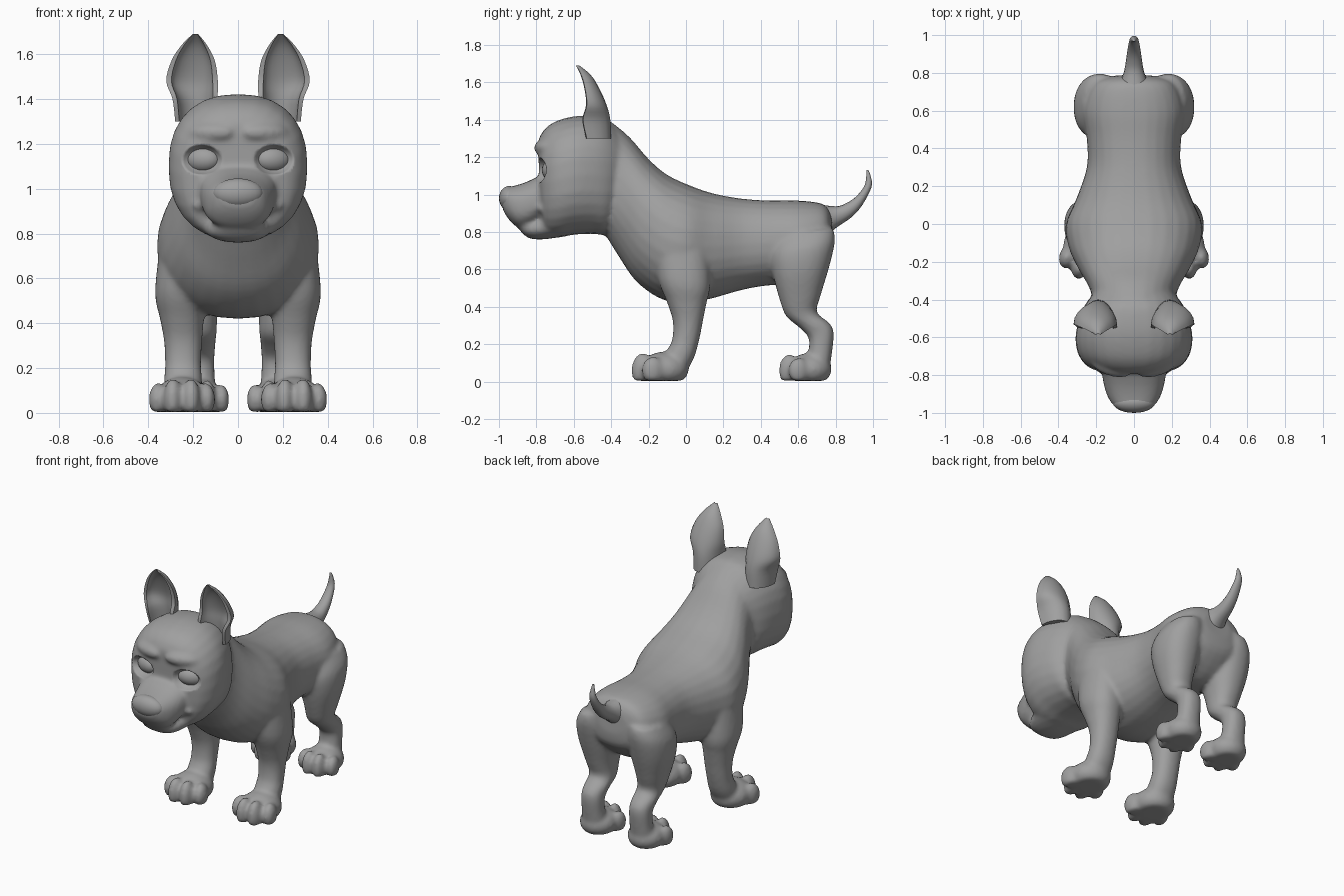
import bpy, bmesh, math
from mathutils import Vector, Matrix

if "Cube" in bpy.data.objects:
    bpy.data.objects.remove(bpy.data.objects["Cube"])

fur = bpy.data.materials.new("grey_fur")
fur.diffuse_color = (0.35, 0.35, 0.35, 1)
fur.use_nodes = True
fur.node_tree.nodes["Principled BSDF"].inputs["Base Color"].default_value = fur.diffuse_color


def catmull(a, b, c, d, t):
    return 0.5 * (2*b + (c-a)*t + (2*a - 5*b + 4*c - d)*t*t + (3*b - a - 3*c + d)*t**3)


def smooth_rows(rows, steps=4):
    rows = [Vector(r) for r in rows]
    ext = [rows[0]] + rows + [rows[-1]]
    out = [catmull(*ext[i:i+4], s/steps) for i in range(len(rows)-1) for s in range(steps)]
    return out + [rows[-1]]


def skin(bm, rings):
    """Bridge closed rings of points and cap both ends."""
    vs = [[bm.verts.new(p) for p in ring] for ring in rings]
    n = len(vs[0])
    for a, b in zip(vs, vs[1:]):
        for i in range(n):
            bm.faces.new((a[i], a[(i+1) % n], b[(i+1) % n], b[i]))
    bm.faces.new(vs[0])
    bm.faces.new(vs[-1])


def loft(bm, rows, side=1, p=2.2, n=28):
    """Rows: y1, z1, y2, z2 (ends of a section in profile), half width, centre x."""
    rings = []
    for y1, z1, y2, z2, w, cx in smooth_rows(rows):
        ring = []
        for i in range(n):
            a = 2*math.pi*i/n
            c, s = math.cos(a), math.sin(a)
            c = math.copysign(abs(c)**(2/p), c)
            s = math.copysign(abs(s)**(2/p), s)
            ring.append((side*(cx + w*c), (y1+y2)/2 + (y1-y2)/2*s, (z1+z2)/2 + (z1-z2)/2*s))
        rings.append(ring)
    skin(bm, rings)


def blob(bm, centre, radii, turn=0.0, seg=24):
    m = Matrix.Translation(centre) @ Matrix.Rotation(turn, 4, 'Z') @ Matrix.Diagonal((*radii, 1))
    return bmesh.ops.create_uvsphere(bm, u_segments=seg, v_segments=seg//2, radius=1, matrix=m)['verts']


def finish(name, bm):
    bmesh.ops.recalc_face_normals(bm, faces=bm.faces)
    me = bpy.data.meshes.new(name)
    bm.to_mesh(me)
    bm.free()
    me.materials.append(fur)
    me.shade_smooth()
    ob = bpy.data.objects.new(name, me)
    bpy.context.collection.objects.link(ob)
    return ob


body = bmesh.new()

# torso and neck
loft(body, [
    (.775, .90, .79, .74, .10, 0), (.73, .95, .765, .64, .21, 0),
    (.60, .968, .62, .52, .27, 0), (.45, .968, .45, .515, .25, 0),
    (.30, .978, .30, .49, .25, 0), (.15, 1.005, .12, .44, .305, 0),
    (.03, 1.045, -.03, .42, .36, 0), (-.10, 1.105, -.15, .45, .345, 0),
    (-.20, 1.19, -.27, .54, .295, 0), (-.30, 1.305, -.36, .67, .24, 0),
    (-.40, 1.39, -.44, .80, .21, 0)])

# skull
loft(body, [
    (-.34, 1.32, -.37, .88, .20, 0), (-.42, 1.40, -.42, .79, .255, 0),
    (-.50, 1.42, -.50, .79, .29, 0), (-.60, 1.418, -.60, .785, .31, 0),
    (-.70, 1.39, -.68, .77, .295, 0), (-.76, 1.345, -.75, .78, .245, 0),
    (-.79, 1.29, -.78, .85, .17, 0)], p=2.35)

# upper muzzle and lower jaw
loft(body, [
    (-.68, 1.13, -.68, .88, .20, 0), (-.78, 1.10, -.76, .87, .175, 0),
    (-.86, 1.065, -.84, .83, .16, 0), (-.925, 1.045, -.90, .825, .14, 0),
    (-.965, 1.035, -.95, .87, .11, 0), (-.985, 1.00, -.98, .92, .07, 0)], p=2.5)
loft(body, [
    (-.62, .95, -.62, .785, .20, 0), (-.72, .92, -.72, .765, .165, 0),
    (-.80, .88, -.80, .76, .135, 0), (-.86, .86, -.85, .772, .105, 0),
    (-.895, .85, -.89, .81, .06, 0)])

for s in (-1, 1):
    # brows and mouth corners
    blob(body, (s*.12, -.755, 1.25), (.11, .05, .045), s*.3)
    blob(body, (s*.165, -.745, .925), (.035, .05, .03), s*.4)
    # front legs
    loft(body, [
        (-.17, .74, .12, .74, .10, .25), (-.15, .55, .13, .52, .115, .255),
        (-.10, .42, .11, .42, .098, .25), (-.07, .32, .09, .32, .085, .245),
        (-.075, .22, .07, .22, .08, .245), (-.11, .15, .04, .12, .085, .245),
        (-.13, .06, -.02, .02, .08, .245)], s)
    # hind legs
    loft(body, [
        (.48, .78, .79, .82, .10, .17), (.45, .68, .795, .74, .13, .185),
        (.465, .57, .765, .61, .125, .19), (.50, .44, .72, .46, .095, .185),
        (.535, .35, .70, .37, .08, .175), (.605, .29, .765, .315, .074, .175),
        (.655, .235, .79, .26, .07, .175), (.655, .16, .78, .15, .072, .175),
        (.64, .08, .765, .05, .08, .175)], s)
    # paws: a flat pad with four toes
    for cx, cy, k in ((.25, -.135, 1.0), (.175, .64, .92)):
        parts = blob(body, (s*cx, cy + .02, .065), (.125*k, .13*k, .095*k))
        for dx, dy, h in ((-.105, -.045, .062), (-.04, -.095, .082),
                          (.04, -.095, .082), (.105, -.04, .062)):
            parts += blob(body, (s*(cx + dx*k), cy + dy*k, .06),
                          (.042*k, .062*k, h*k + .012), s*dx*2)
        for v in parts:
            v.co.z = max(v.co.z, .004)

body = finish("body", body)

# eye sockets
cutter = bmesh.new()
for s in (-1, 1):
    blob(cutter, (s*.165, -.80, 1.13), (.10, .085, .068), s*.4)
cutter = finish("eye_socket_cutter", cutter)
cutter.hide_render = True
cutter.hide_viewport = True

# fuse the body parts into one soft skin
m = body.modifiers.new("fuse", 'REMESH')
m.mode, m.voxel_size, m.use_smooth_shade = 'VOXEL', .013, True
m = body.modifiers.new("sockets", 'BOOLEAN')
m.operation, m.object, m.solver = 'DIFFERENCE', cutter, 'EXACT'
m = body.modifiers.new("soften", 'SMOOTH')
m.factor, m.iterations = .5, 6

# eyes
for s, side in ((-1, "left"), (1, "right")):
    bm = bmesh.new()
    blob(bm, (s*.157, -.712, 1.13), (.083, .055, .058), s*.35)
    finish("eye_" + side, bm)

# nose
bm = bmesh.new()
blob(bm, (0, -.945, .98), (.112, .055, .066))
finish("nose", bm)

# tail
bm = bmesh.new()
loft(bm, [
    (.70, .95, .74, .76, .09, 0), (.80, .937, .80, .82, .055, 0),
    (.86, .955, .88, .875, .042, 0), (.91, .99, .94, .94, .034, 0),
    (.953, 1.045, .992, 1.04, .024, 0), (.963, 1.09, .987, 1.10, .014, 0),
    (.965, 1.13, .975, 1.13, .006, 0)], n=16)
finish("tail", bm)

# ears: crescent sections, hollow to the front
ear_rows = [  # z, centre x, half width, front y, back y
    (1.30, .19, .09, -.53, -.40), (1.40, .192, .10, -.55, -.405),
    (1.48, .205, .115, -.53, -.425), (1.57, .20, .097, -.54, -.465),
    (1.64, .195, .057, -.56, -.51), (1.69, .19, .012, -.585, -.57)]
for s, side in ((-1, "left"), (1, "right")):
    bm = bmesh.new()
    rings = []
    for z, cx, w, yf, yb in smooth_rows(ear_rows):
        ring = []
        for i in range(11):
            t = math.pi*i/10
            ring.append((s*(cx - w*math.cos(t)), yf + (yb-yf)*math.sin(t), z))
        for i in range(11):
            t = math.pi*(1 - i/10)
            ring.append((s*(cx - .8*w*math.cos(t)), yf - .004 + .6*(yb-yf)*math.sin(t), z))
        rings.append(ring)
    skin(bm, rings)
    ear = finish("ear_" + side, bm)
    bpy.context.view_layer.objects.active = ear
    ear.select_set(True)
    bpy.ops.object.shade_smooth_by_angle(angle=math.radians(50))
    ear.select_set(False)
